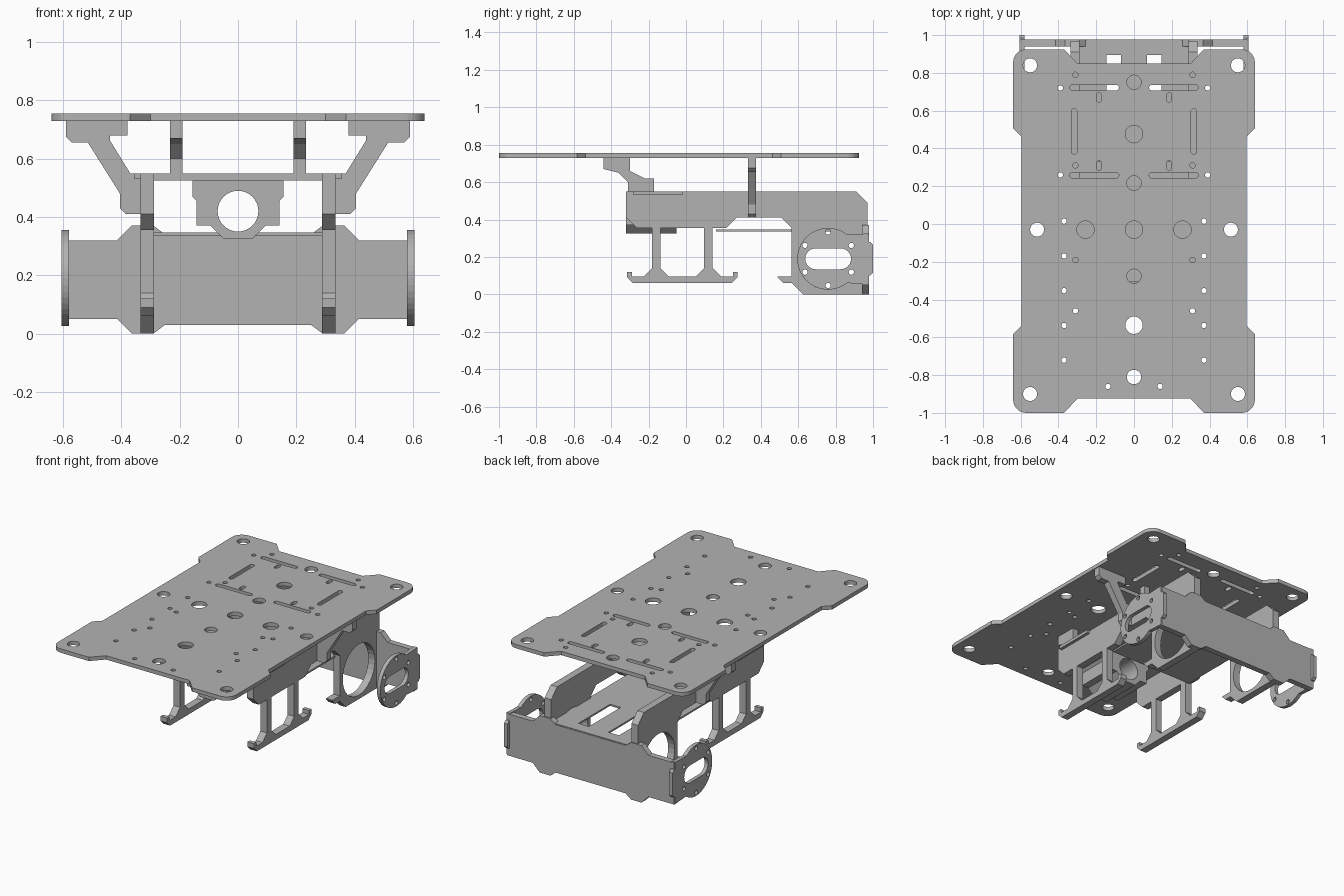
import bpy, bmesh, math

cube = bpy.data.objects.get("Cube")
if cube:
    bpy.data.objects.remove(cube, do_unlink=True)

GREY = (.45, .45, .45, 1)
mat = bpy.data.materials.new("plain grey")
mat.use_nodes = True
mat.diffuse_color = GREY
mat.node_tree.nodes["Principled BSDF"].inputs["Base Color"].default_value = GREY

# Shared levels and depths
TOP, DECK, UNDER_DECK, ARCH, BELLY = .73, .55, .525, .41, .355
FOOT, SOLE = .095, .06
FRONT, CHEEK, BACK = -.32, .565, .975
INNER, OUTER = .288, .335
SIDES = (-1, 1)


def arc(u, v, radius, start=0, stop=360, steps=32):
    angles = [math.radians(start + (stop - start) * i / steps) for i in range(steps + 1)]
    return [(u + radius * math.cos(a), v + radius * math.sin(a)) for a in angles]


def circle(u, v, radius):
    return arc(u, v, radius)[:-1]


def slot(u, v, width, height):
    """Round-ended slot about a centre."""
    r = min(width, height) / 2
    du, dv = width / 2 - r, height / 2 - r
    if du > dv:
        return arc(u + du, v, r, -90, 90, 12) + arc(u - du, v, r, 90, 270, 12)
    return arc(u, v + dv, r, 0, 180, 12) + arc(u, v - dv, r, 180, 360, 12)


def panel(u0, u1, v0, v1, cut=0, corners=()):
    """Rectangle with the named corners cut off."""
    points = []
    for name, u, v, du, dv in (("low near", u0, v0, cut, cut), ("low far", u1, v0, -cut, cut),
                               ("high far", u1, v1, -cut, -cut), ("high near", u0, v1, cut, -cut)):
        if name in corners:
            ends = [(u, v + dv), (u + du, v)]
            points += ends if du * dv > 0 else ends[::-1]
        else:
            points.append((u, v))
    return points


def mirrored(half):
    return half + [(-u, v) for u, v in reversed(half)]


def four_way(quarter, centre):
    """Complete a quarter outline in both directions."""
    upper = [(u, centre + v) for u, v in quarter]
    lower = [(u, centre - v) for u, v in reversed(quarter)]
    return mirrored(upper + lower)


def sheet(name, axis, a, b, outline, holes=()):
    """Cut sheet with holes, spanning a to b along the given axis."""
    curve = bpy.data.curves.new(name, "CURVE")
    curve.dimensions = "2D"
    curve.fill_mode = "BOTH"
    curve.extrude = abs(b - a) / 2
    for loop in [outline, *holes]:
        spline = curve.splines.new("POLY")
        spline.points.add(len(loop) - 1)
        for point, (u, v) in zip(spline.points, loop):
            point.co = (u, v, 0, 1)
        spline.use_cyclic_u = True
    profile = bpy.data.objects.new(name + "_profile", curve)
    mesh = bpy.data.meshes.new_from_object(profile)
    bpy.data.objects.remove(profile)
    bpy.data.curves.remove(curve)
    middle = (a + b) / 2
    bm = bmesh.new()
    bm.from_mesh(mesh)
    for vert in bm.verts:
        u, v, w = vert.co
        vert.co = {"x": (middle + w, u, v), "y": (u, middle - w, v), "z": (u, v, middle + w)}[axis]
    bmesh.ops.remove_doubles(bm, verts=bm.verts, dist=.0001)
    bmesh.ops.recalc_face_normals(bm, faces=bm.faces)
    for face in bm.faces:
        face.smooth = False
        face.material_index = 0
    bm.to_mesh(mesh)
    bm.free()
    mesh.materials.clear()
    mesh.materials.append(mat)
    bpy.context.collection.objects.link(bpy.data.objects.new(name, mesh))


# Top plate: waisted outline, central row of holes, mirrored hole and slot pattern
MID, GROUP = -.03, .49
length = .9625
quarter = [(.3, length - .075), (.37, length)]
quarter += arc(.57, length - .07, .07, 90, 0, 8)
quarter += [(.64, .545), (.595, .5)]
holes = [circle(0, MID, .046)]
for s in SIDES:
    holes += [circle(0, MID + s * y, r) for y, r in ((.247, .038), (.506, .046), (.78, .038))]
    holes += [circle(s * .513, MID, .037), circle(s * .257, MID, .046), slot(s * .317, GROUP, .03, .24)]
    holes += [circle(s * .37, .015 - .184 * i, .014) for i in range(5)]
    holes += [circle(s * .31, y, .014) for y in (-.19, -.46)]
    holes.append(circle(s * .138, -.86, .014))
    for t in SIDES:
        holes += [circle(s * .55, MID + t * .87, .037),
                  circle(s * .39, GROUP + t * .23, .014),
                  circle(s * .31, .55 + t * .24, .014),
                  slot(s * .21, GROUP + t * .232, .26, .03),
                  slot(s * .185, GROUP + t * .18, .026, .05)]
sheet("top_plate", "z", TOP, TOP + .025, four_way(quarter, -.0375), holes)

# End flange profile: a round rim running straight into the back wall
HUB_Y, HUB_Z, RIM = .76, .19, .165
rim = arc(HUB_Y, HUB_Z, RIM, 52, 308) + [(BACK, HUB_Z - .135), (BACK, HUB_Z + .135)]
flange_holes = [slot(HUB_Y, HUB_Z, .245, .112)]
for k in range(6):
    angle = math.radians(30 + 60 * k)
    flange_holes.append(circle(HUB_Y + .143 * math.cos(angle), HUB_Z + .143 * math.sin(angle), .014))

# Hanger profile, stepping down from the plate to the deck
hanger = [(-.44, TOP), (-.44, .67), (-.36, .65), (-.31, .6), (-.31, UNDER_DECK),
          (-.17, UNDER_DECK), (-.17, .62), (-.22, .62), (-.3, .66), (-.3, TOP)]

for s, side in ((1, "left"), (-1, "right")):
    def upright(part, x0, x1, outline, cuts=()):
        sheet(f"{side}_{part}", "x", s * x0, s * x1, outline, cuts)

    def crosswise(part, outline):
        sheet(f"{side}_{part}", "y", .332, .375, [(s * x, z) for x, z in outline])

    # Side wall: front beam, arch and rear cheek
    upright("front_beam", INNER, OUTER,
            panel(FRONT, .27, BELLY, DECK, ARCH - BELLY, ("low near", "low far")))
    upright("arch_beam", INNER, OUTER, panel(.27, CHEEK, ARCH, DECK))
    upright("arch_fillet", INNER, OUTER, [(.51, ARCH), (CHEEK, BELLY), (CHEEK, ARCH)])
    upright("rear_cheek", INNER, OUTER,
            panel(CHEEK, BACK - .005, 0, DECK, .06, ("low near", "high far")),
            [circle(HUB_Y, HUB_Z, RIM)])
    upright("cheek_hook", INNER, OUTER, panel(.49, CHEEK + .01, SOLE, FOOT, .03, ("low near",)))

    # Landing skid: foot, two flared legs and upturned toes
    centre, reach, flare = -.02, .295, .045
    upright("skid_foot", INNER, OUTER,
            panel(centre - reach, centre + reach, SOLE, FOOT, .03, ("low near", "low far")))
    for t in SIDES:
        a, b = .1175, .1625
        leg = [(a - flare, FOOT), (b + flare, FOOT), (b, FOOT + flare), (b, BELLY),
               (a, BELLY), (a, FOOT + flare)]
        upright("skid_leg", INNER, OUTER, [(centre + t * y, z) for y, z in leg])
        tip = centre + t * reach
        upright("skid_toe", INNER, OUTER, panel(tip - t * .025, tip, FOOT, FOOT + .025))

    # Mounts under the plate
    upright("front_hanger", .19, .233, hanger)
    crosswise("middle_post", panel(.19, .233, UNDER_DECK, TOP))
    crosswise("gusset_pad", panel(.38, .59, .68, TOP))
    crosswise("gusset_shoulder", panel(.44, .59, .655, .68, .02, ("low far",)))
    crosswise("gusset_strut", [(.37, DECK), (.405, .48), (.515, .655), (.515, .68), (.45, .68)])
    crosswise("gusset_base", panel(OUTER, .405, ARCH, DECK, .02, ("low far",)))

    # Motor end and deck edge
    upright("end_flange", .58, .605, rim, flange_holes)
    upright("flange_tab", .58, .605, panel(BACK, 1, .1, .28, .015, ("low far", "high far")))
    upright("deck_edge", OUTER, OUTER + .02, [(y, z) for y, z in panel(-.28, -.02, .53, DECK)])

# Back wall joining the two ends
bumps = [(.25, .155), (.29, .185), (.365, .185), (.415, .135), (.6, .135)]
sheet("back_wall", "y", .94, .978, four_way(bumps, .185))

# Deck, floor with twin windows, and cross bar
sheet("upper_deck", "z", UNDER_DECK, DECK, panel(-.3, .3, -.305, .16))
windows = [panel(s * .07, s * .146, .57, .895) for s in SIDES]
sheet("lower_floor", "z", .335, .346, panel(-.3, .3, .16, BACK), windows)
sheet("middle_crossbar", "y", .332, .375, panel(-.3, .3, UNDER_DECK, DECK))

# Front bearing block
block = [(.05, .325), (.095, .37), (.142, .37), (.142, .455), (.157, .47), (.157, UNDER_DECK)]
sheet("bearing_block", "y", FRONT, -.05, mirrored(block), [circle(0, .42, .07)])
